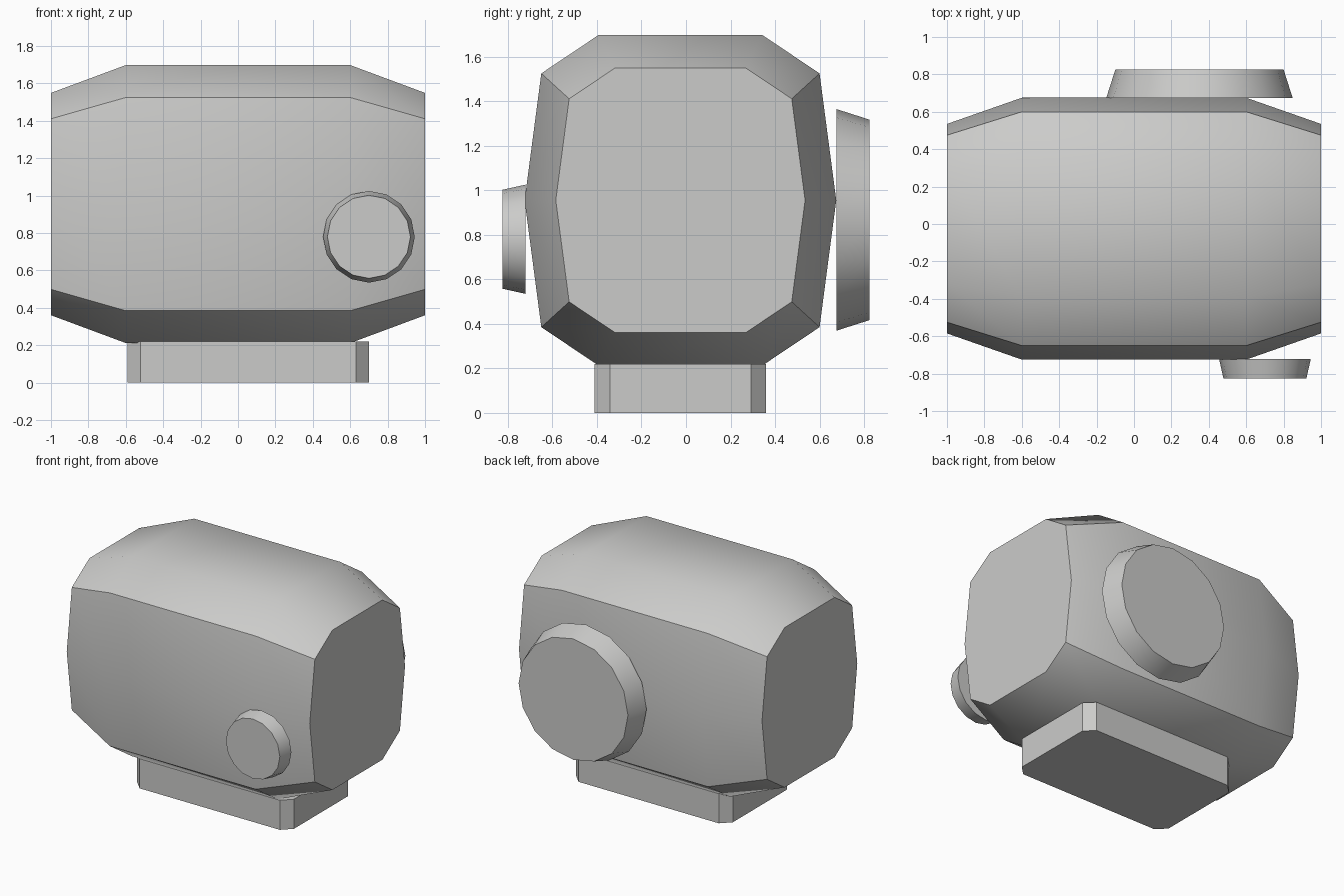
import bpy, bmesh, math

if "Cube" in bpy.data.objects:
    bpy.data.objects.remove(bpy.data.objects["Cube"])

grey = bpy.data.materials.new("light grey")
grey.diffuse_color = (0.6, 0.6, 0.59, 1)
grey.use_nodes = True
grey.node_tree.nodes["Principled BSDF"].inputs["Base Color"].default_value = grey.diffuse_color


def loft(name, rings):
    """Skin a stack of equal-length closed rings and cap both ends."""
    bm = bmesh.new()
    loops = [[bm.verts.new(p) for p in ring] for ring in rings]
    n = len(loops[0])
    for a, b in zip(loops, loops[1:]):
        for i in range(n):
            j = (i + 1) % n
            bm.faces.new((a[i], a[j], b[j], b[i]))
    bm.faces.new(loops[0])
    bm.faces.new(loops[-1])
    bmesh.ops.recalc_face_normals(bm, faces=bm.faces)
    mesh = bpy.data.meshes.new(name)
    bm.to_mesh(mesh)
    bm.free()
    mesh.materials.append(grey)
    obj = bpy.data.objects.new(name, mesh)
    bpy.context.collection.objects.link(obj)
    bpy.ops.object.select_all(action='DESELECT')
    obj.select_set(True)
    bpy.context.view_layer.objects.active = obj
    bpy.ops.object.shade_smooth_by_angle(angle=math.radians(40))
    return obj


def disc(name, x, z, y0, r0, y1, r1, sides=16):
    """Tapered round plate whose axis runs along y."""
    def ring(y, r):
        return [(x + r * math.cos(2 * math.pi * i / sides), y,
                 z + r * math.sin(2 * math.pi * i / sides)) for i in range(sides)]
    return loft(name, [ring(y0, r0), ring(y1, r1)])


# Body: ten-sided section, tapering to both ends
CY, CZ = -0.025, 0.955
quarter = [(0.70, 0.0), (0.625, 0.57), (0.367, 0.743)]
section = (quarter + [(-y, z) for y, z in reversed(quarter)]
           + [(-y, -z) for y, z in quarter[1:]]
           + [(y, -z) for y, z in reversed(quarter[1:])])
loft("body", [[(x, CY + y * s, CZ + z * s) for y, z in section]
              for x, s in ((-1, 0.8), (-0.6, 1), (0.6, 1), (1, 0.8))])

# Base: block with chamfered corners
x0, x1, y0, y1, c = -0.59, 0.70, -0.41, 0.36, 0.068
outline = [(x0 + c, y0), (x1 - c, y0), (x1, y0 + c), (x1, y1 - c),
           (x1 - c, y1), (x0 + c, y1), (x0, y1 - c), (x0, y0 + c)]
loft("base", [[(x, y, z) for x, y in outline] for z in (0, 0.22)])

# Round plates on the front and back
disc("front_knob", 0.70, 0.78, -0.722, 0.245, -0.825, 0.222)
disc("back_disc", 0.35, 0.867, 0.675, 0.498, 0.825, 0.45)
